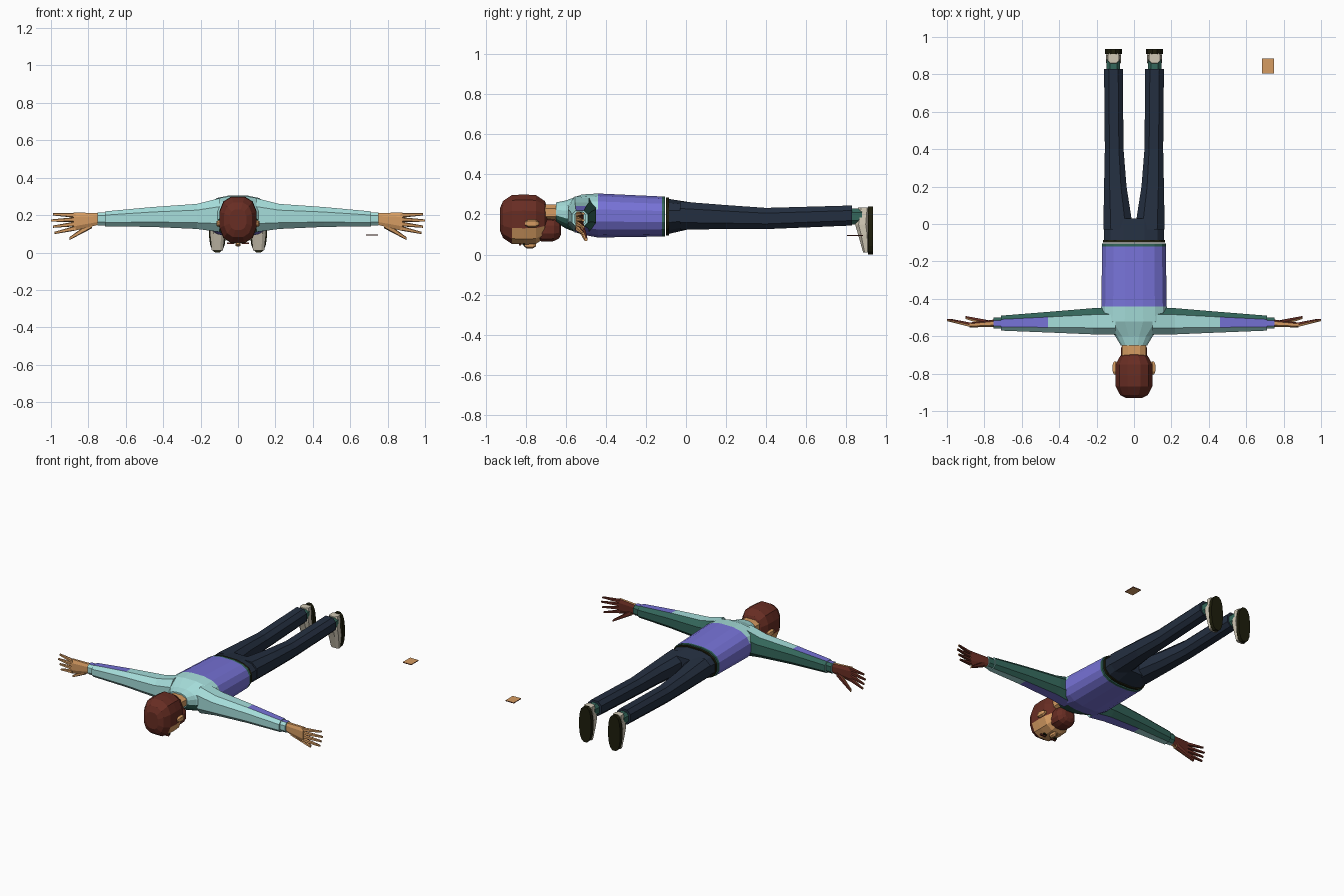
import bpy, bmesh
from math import cos, sin, pi, copysign
from mathutils import Vector

if "Cube" in bpy.data.objects:
    bpy.data.objects.remove(bpy.data.objects["Cube"])


def linear(channel):
    channel /= 255
    return channel / 12.92 if channel < 0.04 else ((channel + 0.055) / 1.055) ** 2.4


# Flat colours
COLOURS = {"shirt_cyan": (166, 222, 219), "teal": (52, 103, 91),
           "vest_purple": (118, 114, 214), "trouser_navy": (36, 47, 64),
           "skin_tan": (214, 156, 98), "hair_brown": (104, 45, 35),
           "shoe_beige": (208, 200, 181), "sole_black": (30, 30, 12)}
MATERIALS = {}
for colour_name, channels in COLOURS.items():
    material = bpy.data.materials.new(colour_name)
    material.use_nodes = True
    colour = (*[linear(channel) for channel in channels], 1)
    material.diffuse_color = colour
    shader = material.node_tree.nodes["Principled BSDF"]
    shader.inputs["Base Color"].default_value = colour
    MATERIALS[colour_name] = material


def finish(name, bm, paint):
    """Paint is a colour name or a rule taking face centre and normal."""
    bmesh.ops.recalc_face_normals(bm, faces=bm.faces)
    used = []
    for face in bm.faces:
        key = paint if isinstance(paint, str) else paint(face.calc_center_median(), face.normal)
        if key not in used:
            used.append(key)
        face.material_index = used.index(key)
    mesh = bpy.data.meshes.new(name)
    bm.to_mesh(mesh)
    bm.free()
    for key in used:
        mesh.materials.append(MATERIALS[key])
    part = bpy.data.objects.new(name, mesh)
    bpy.context.collection.objects.link(part)


def loft(name, axis, sections, paint, sides=8, mirror=1):
    """Skin rounded rings across an axis; section = x, y, z and two radii."""
    bm = bmesh.new()
    rings = []
    across = [i for i in range(3) if "xyz"[i] != axis]

    def rounded(value):
        return copysign(min(1, abs(value) ** 0.8 / cos(pi / sides)), value)

    for *centre, radius_a, radius_b in sections:
        ring = []
        for step in range(sides):
            angle = 2 * pi * (step + 0.5) / sides
            point = Vector(centre)
            point[across[0]] += radius_a * rounded(cos(angle))
            point[across[1]] += radius_b * rounded(sin(angle))
            point.x *= mirror
            ring.append(bm.verts.new(point))
        rings.append(ring)
    for ring, following in zip(rings, rings[1:]):
        for i in range(sides):
            bm.faces.new((ring[i - 1], ring[i], following[i], following[i - 1]))
    bm.faces.new(rings[0])
    bm.faces.new(rings[-1])
    finish(name, bm, paint)


def blob(name, centre, radii, paint, sides=12, mirror=1):
    """Boxy ellipsoid with its blunt ends along y."""
    x, y, z = centre
    sections = []
    for step in range(sides // 2 + 1):
        t = -cos(2 * pi * step / sides)
        swell = (1 - 0.8 * t ** 4) ** 0.5
        sections.append((x, y + t * radii[1], z, radii[0] * swell, radii[2] * swell))
    loft(name, "y", sections, paint, sides, mirror)


def box(name, centre, size, paint):
    bm = bmesh.new()
    bmesh.ops.create_cube(bm, size=1)
    for vert in bm.verts:
        vert.co = Vector(centre) + vert.co * Vector(size)
    finish(name, bm, paint)


# Colour rules
def torso_paint(centre, normal):
    if normal.z > 0.1 and centre.y < -0.43 - abs(centre.x) / 4:
        return "shirt_cyan"
    if centre.y < -0.56:
        return "teal" if normal.z < -0.3 else "shirt_cyan"
    return "vest_purple"


def sleeve_paint(centre, normal):
    if normal.y > 0.35:
        return "teal"
    forearm = abs(centre.x) > 0.46
    striped = normal.z > 0.85 if forearm else normal.z < -0.85
    return "vest_purple" if striped else "shirt_cyan"


def hand_paint(centre, normal):
    return "hair_brown" if normal.y > 0.3 else "skin_tan"


def head_paint(centre, normal):
    in_face = centre.z < 0.135 and -0.88 < centre.y < -0.7
    return "skin_tan" if in_face else "hair_brown"


def plate_paint(centre, normal):
    return "skin_tan" if abs(normal.z) > 0.5 else "hair_brown"


# Torso, hips and the bands at the waist
loft("torso", "y", [(0, -0.12, 0.19, 0.17, 0.1), (0, -0.44, 0.195, 0.175, 0.11),
                    (0, -0.52, 0.2, 0.18, 0.1), (0, -0.6, 0.2, 0.1, 0.07),
                    (0, -0.65, 0.21, 0.07, 0.05)], torso_paint, sides=16)
loft("hips", "y", [(0, -0.1, 0.19, 0.16, 0.09), (0, 0.03, 0.195, 0.16, 0.065)],
     "trouser_navy", sides=12)
for band, y, width, paint in (("shirt_hem", -0.12, 0.17, "teal"), ("belt", -0.1, 0.165, "sole_black")):
    loft(band, "y", [(0, end, 0.19, width, width - 0.07) for end in (y, y + 0.015)],
         paint, sides=16)

# Head and neck
loft("neck", "y", [(0, y, 0.21, 0.065, 0.04) for y in (-0.74, -0.64)], "skin_tan")
blob("head", (0, -0.81, 0.175), (0.1, 0.12, 0.125), head_paint)
blob("beard", (0, -0.695, 0.125), (0.07, 0.07, 0.06), "hair_brown")
blob("nose", (0, -0.78, 0.05), (0.015, 0.03, 0.02), "skin_tan", sides=6)

for side, sign in (("left", 1), ("right", -1)):
    # Facial details
    blob(side + "_ear", (0.1, -0.77, 0.155), (0.015, 0.035, 0.02), "skin_tan", sides=6, mirror=sign)
    box(side + "_eye", (0.04 * sign, -0.81, 0.05), (0.025, 0.01, 0.009), "sole_black")
    box(side + "_brow", (0.04 * sign, -0.83, 0.05), (0.04, 0.01, 0.009), "hair_brown")

    # Arm
    loft(side + "_sleeve", "x", [(0.1, -0.52, 0.2, 0.07, 0.09), (0.22, -0.52, 0.193, 0.07, 0.067),
                                 (0.46, -0.525, 0.19, 0.055, 0.053),
                                 (0.71, -0.53, 0.18, 0.04, 0.04)], sleeve_paint, mirror=sign)
    loft(side + "_cuff", "x", [(x, -0.53, 0.18, 0.03, 0.035) for x in (0.7, 0.75)],
         sleeve_paint, mirror=sign)

    # Hand with differently coloured back and palm
    loft(side + "_palm", "x", [(0.74, -0.53, 0.18, 0.02, 0.03), (0.88, -0.54, 0.165, 0.013, 0.05)],
         hand_paint, mirror=sign)
    for i, finger in enumerate(("index", "middle", "ring", "little")):
        knuckle = (0.87, -0.54, 0.13 + 0.023 * i, 0.012, 0.013)
        tip = (1 - abs(i - 2) / 100, -0.513, 0.105 + 0.033 * i, 0.006, 0.006)
        loft(f"{side}_{finger}_finger", "x", [knuckle, tip], hand_paint, sides=6, mirror=sign)
    loft(side + "_thumb", "x", [(0.78, -0.53, 0.15, 0.016, 0.02), (0.9, -0.5, 0.075, 0.008, 0.008)],
         hand_paint, sides=6, mirror=sign)

    # Trouser leg
    loft(side + "_leg", "y", [(0.084, -0.03, 0.195, 0.08, 0.07), (0.1, 0.2, 0.187, 0.06, 0.06),
                              (0.106, 0.4, 0.18, 0.05, 0.053), (0.11, 0.83, 0.195, 0.05, 0.05)],
         "trouser_navy", mirror=sign)

    # Sock, shoe and sole
    loft(side + "_sock", "y", [(0.11, y, 0.19, 0.036, 0.04) for y in (0.82, 0.88)],
         "teal", mirror=sign)
    loft(side + "_shoe", "z", [(0.11, 0.9, 0.01, 0.03, 0.015), (0.11, 0.89, 0.1, 0.04, 0.03),
                               (0.11, 0.88, 0.15, 0.04, 0.035), (0.11, 0.89, 0.235, 0.03, 0.03)],
         "shoe_beige", mirror=sign)
    loft(side + "_sole", "y", [(0.11, y, 0.12, 0.045, 0.12) for y in (0.91, 0.935)],
         "sole_black", sides=16, mirror=sign)

# Small loose plate beside the feet
box("loose_plate", (0.717, 0.845, 0.094), (0.064, 0.08, 0.005), plate_paint)
